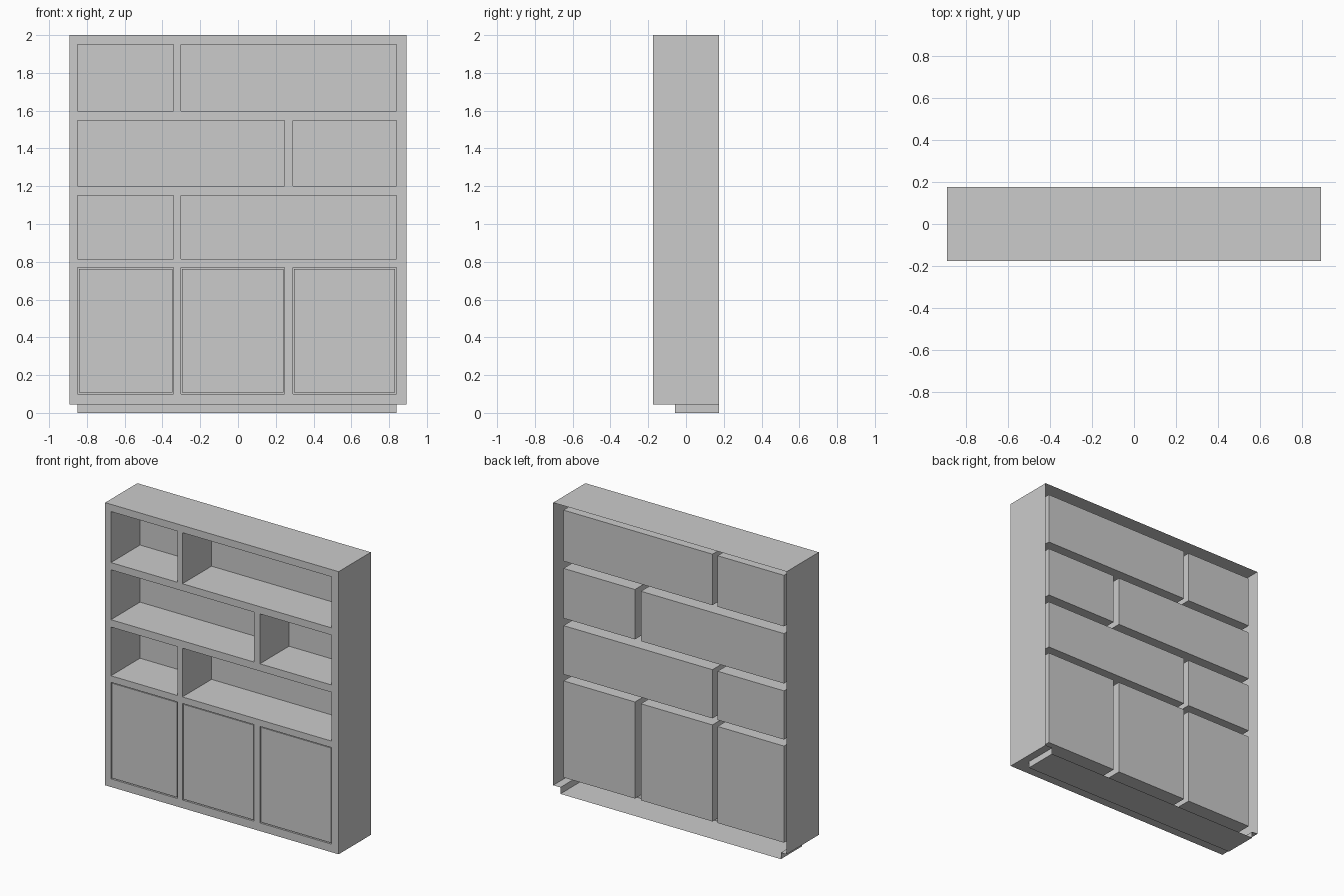
import bpy, bmesh
from mathutils import Vector, Matrix

if "Cube" in bpy.data.objects:
    bpy.data.objects.remove(bpy.data.objects["Cube"])

W, D, BOT, TOP = 0.893, 0.176, 0.045, 2.0     # half width, half depth, body heights
BACK = 0.142                                  # depth of the compartment backs
XS = [-W, -0.849, -0.341, -0.302, 0.246, 0.291, 0.838, W]
ZS = [BOT, 0.101, 0.769, 0.814, 1.151, 1.202, 1.547, 1.597, 1.95, TOP]

# compartments as (first x line, last x line, first z line)
CELLS = [(1, 2, 1), (3, 4, 1), (5, 6, 1),
         (1, 2, 3), (3, 6, 3),
         (1, 4, 5), (5, 6, 5),
         (1, 2, 7), (3, 6, 7)]


def add_box(bm, x, y, z, skip=(), inward=False):
    """Box between (min, max) pairs; faces whose normal is in skip are left out."""
    size = Vector((x[1] - x[0], y[1] - y[0], z[1] - z[0]))
    mid = Vector((x[0] + x[1], y[0] + y[1], z[0] + z[1])) / 2
    mat = Matrix.Translation(mid) @ Matrix.Diagonal(size).to_4x4()
    verts = bmesh.ops.create_cube(bm, size=1, matrix=mat)["verts"]
    faces = list({f for v in verts for f in v.link_faces})
    for f in faces:
        f.normal_update()
    gone = [f for f in faces if any(f.normal.dot(Vector(s)) > 0.9 for s in skip)]
    keep = [f for f in faces if f not in gone]
    if gone:
        bmesh.ops.delete(bm, geom=gone, context='FACES')
    if inward:
        bmesh.ops.reverse_faces(bm, faces=keep)


def add_quad(bm, *points):
    bm.faces.new([bm.verts.new(p) for p in points])


def finish(bm, name):
    bmesh.ops.remove_doubles(bm, verts=bm.verts, dist=0.0005)
    mesh = bpy.data.meshes.new(name)
    bm.to_mesh(mesh)
    bm.free()
    obj = bpy.data.objects.new(name, mesh)
    bpy.context.collection.objects.link(obj)
    return obj


FRONT, REAR, UP, DOWN = (0, -1, 0), (0, 1, 0), (0, 0, 1), (0, 0, -1)

# cabinet body: thin shell, open at the back
bm = bmesh.new()
add_box(bm, (-W, W), (-D, D), (BOT, TOP), skip=(FRONT, REAR, DOWN))

# front frame, left open at the compartments
for i in range(len(XS) - 1):
    for j in range(len(ZS) - 1):
        if any(a <= i < b and j == k for a, b, k in CELLS):
            continue
        x0, x1, z0, z1 = XS[i], XS[i + 1], ZS[j], ZS[j + 1]
        add_quad(bm, (x0, -D, z0), (x1, -D, z0), (x1, -D, z1), (x0, -D, z1))

# recessed compartments
for a, b, k in CELLS:
    add_box(bm, (XS[a], XS[b]), (-D, BACK), (ZS[k], ZS[k + 1]),
            skip=(FRONT,), inward=True)

# underside around the plinth, then the hollow plinth itself
px0, px1, py = XS[1], XS[6], -0.058
for x0, x1, y0, y1 in ((-W, W, -D, py), (-W, px0, py, D), (px1, W, py, D)):
    add_quad(bm, (x0, y0, BOT), (x0, y1, BOT), (x1, y1, BOT), (x1, y0, BOT))
add_box(bm, (px0, px1), (py, D), (0, BOT), skip=(UP, REAR))
finish(bm, "bookcase_body")

# three inset doors with a narrow gap all round
GAP = 0.006
for n, (a, b, k) in enumerate(CELLS[:3]):
    bm = bmesh.new()
    add_box(bm, (XS[a] + GAP, XS[b] - GAP), (-D + 0.003, -D + 0.023),
            (ZS[k] + GAP, ZS[k + 1] - GAP))
    finish(bm, f"door_{n + 1}")
